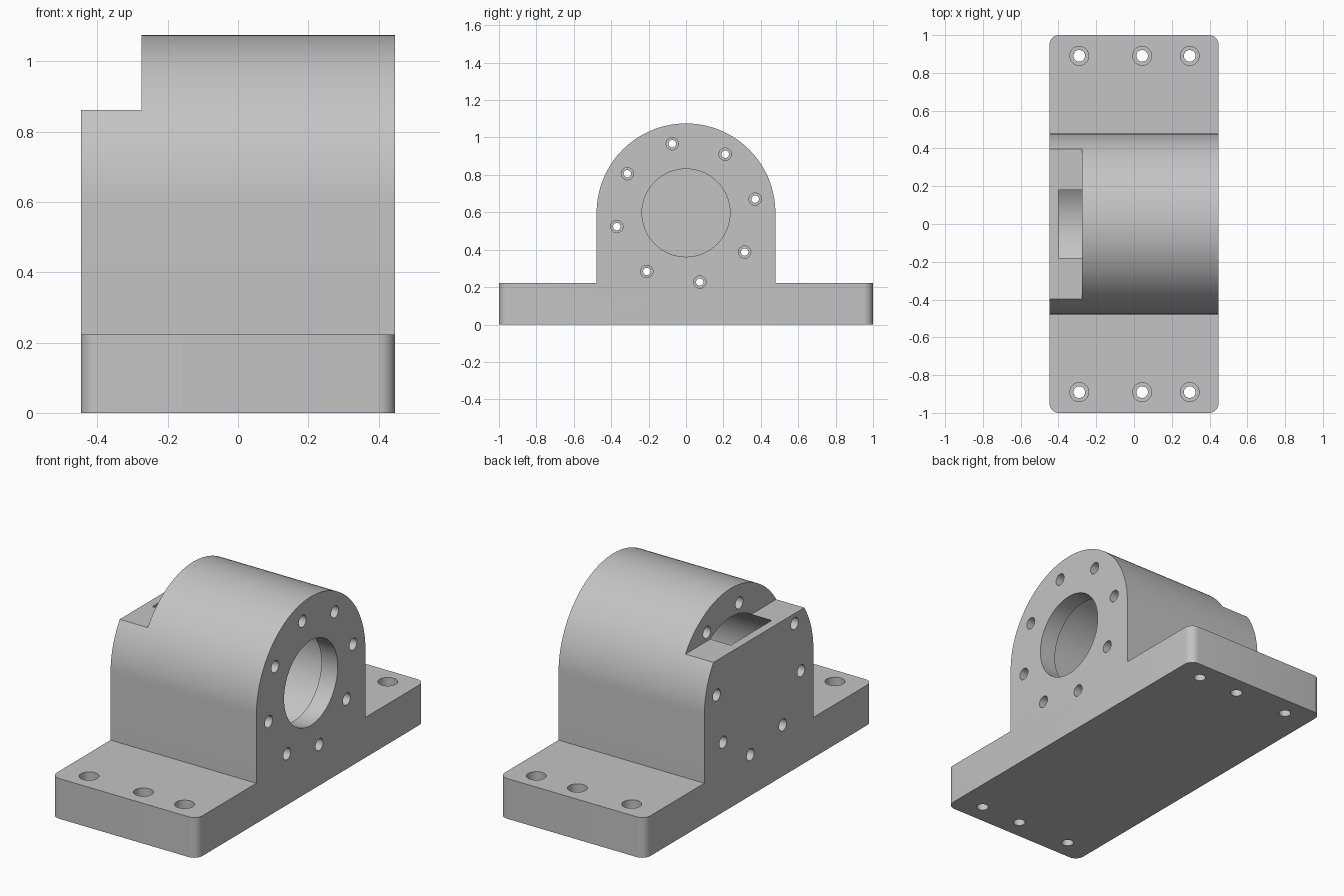
import bpy, bmesh, math
from mathutils import Matrix, Vector

if "Cube" in bpy.data.objects:
    bpy.data.objects.remove(bpy.data.objects["Cube"])

HX = 0.447        # half length along the bore
BASE_Z = 0.223    # foot height
R = 0.478         # housing radius
CZ = 0.597        # bore centre height

grey = bpy.data.materials.new("plain grey")
grey.diffuse_color = (0.55, 0.55, 0.55, 1)
grey.use_nodes = True
grey.node_tree.nodes["Principled BSDF"].inputs["Base Color"].default_value = grey.diffuse_color


def make_object(name, bm):
    bmesh.ops.recalc_face_normals(bm, faces=bm.faces)
    mesh = bpy.data.meshes.new(name)
    bm.to_mesh(mesh)
    bm.free()
    mesh.materials.append(grey)
    obj = bpy.data.objects.new(name, mesh)
    bpy.context.collection.objects.link(obj)
    return obj


def add_lathe(bm, profile, matrix, segments):
    """Closed stepped cylinder from (radius, height) pairs, along local z."""
    rings = []
    for r, h in profile:
        rings.append([bm.verts.new(matrix @ Vector((
            r * math.cos(2 * math.pi * i / segments),
            r * math.sin(2 * math.pi * i / segments), h)))
            for i in range(segments)])
    for a, b in zip(rings, rings[1:]):
        for i in range(segments):
            j = (i + 1) % segments
            bm.faces.new((a[i], a[j], b[j], b[i]))
    bm.faces.new(rings[0][::-1])
    bm.faces.new(rings[-1])


def cut(target, cutter):
    mod = target.modifiers.new("cut", 'BOOLEAN')
    mod.operation = 'DIFFERENCE'
    mod.solver = 'EXACT'
    mod.object = cutter
    bpy.context.view_layer.objects.active = target
    bpy.ops.object.modifier_apply(modifier=mod.name)
    bpy.data.objects.remove(cutter)


# Bearing housing: foot and arched body as one profile pushed along x
outline = [(-1, 0), (1, 0), (1, BASE_Z), (R, BASE_Z)]
ARC = 64
outline += [(R * math.cos(math.pi * i / ARC), CZ + R * math.sin(math.pi * i / ARC))
            for i in range(ARC + 1)]
outline += [(-R, BASE_Z), (-1, BASE_Z)]
bm = bmesh.new()
face = bm.faces.new([bm.verts.new((-HX, y, z)) for y, z in outline])
ext = bmesh.ops.extrude_face_region(bm, geom=[face])
bmesh.ops.translate(bm, vec=(2 * HX, 0, 0),
                    verts=[g for g in ext["geom"] if isinstance(g, bmesh.types.BMVert)])
bmesh.ops.recalc_face_normals(bm, faces=bm.faces)
# Rounded foot corners
corners = [e for e in bm.edges
           if all(abs(abs(v.co.y) - 1) < 1e-4 for v in e.verts)
           and abs(e.verts[0].co.z - e.verts[1].co.z) > 0.1]
bmesh.ops.bevel(bm, geom=corners, offset=0.05, segments=8, profile=0.5, affect='EDGES')
housing = make_object("bearing_housing", bm)

along_x = Matrix.Translation((0, 0, CZ)) @ Matrix.Rotation(math.pi / 2, 4, 'Y')

# Blind cavity with a narrower mouth on the right
bm = bmesh.new()
add_lathe(bm, [(0.32, -0.4), (0.32, 0.347), (0.235, 0.347), (0.235, 0.6)], along_x, 64)
cut(housing, make_object("bore_cutter", bm))

# Step across the top of the left end
bm = bmesh.new()
bmesh.ops.create_cube(bm, size=1, matrix=Matrix.Translation((-0.525, 0, 1.112))
                      @ Matrix.Diagonal((0.5, 1.2, 0.5, 1)))
cut(housing, make_object("step_cutter", bm))

# Ring of eight through bolt holes, wider at both ends
bm = bmesh.new()
for k in range(8):
    a = math.radians(11.25 + 45 * k)
    y, z = 0.377 * math.cos(a), 0.377 * math.sin(a)
    left = -0.275 if CZ + z > 0.862 else -HX
    m = Matrix.Translation((0, y, z)) @ along_x
    add_lathe(bm, [(0.033, -0.6), (0.033, left + 0.15), (0.02, left + 0.15),
                   (0.02, HX - 0.15), (0.033, HX - 0.15), (0.033, 0.6)], m, 24)
cut(housing, make_object("bolt_ring_cutter", bm))

# Counterbored mounting holes in the foot
bm = bmesh.new()
for y in (-0.89, 0.89):
    for x in (-0.29, 0.043, 0.295):
        add_lathe(bm, [(0.031, -0.1), (0.031, 0.11), (0.05, 0.11), (0.05, 0.4)],
                  Matrix.Translation((x, y, 0)), 32)
cut(housing, make_object("mounting_hole_cutter", bm))

# Smooth curved walls, crisp edges
bpy.ops.object.select_all(action='DESELECT')
housing.select_set(True)
bpy.context.view_layer.objects.active = housing
bpy.ops.object.shade_smooth_by_angle(angle=math.radians(30))
